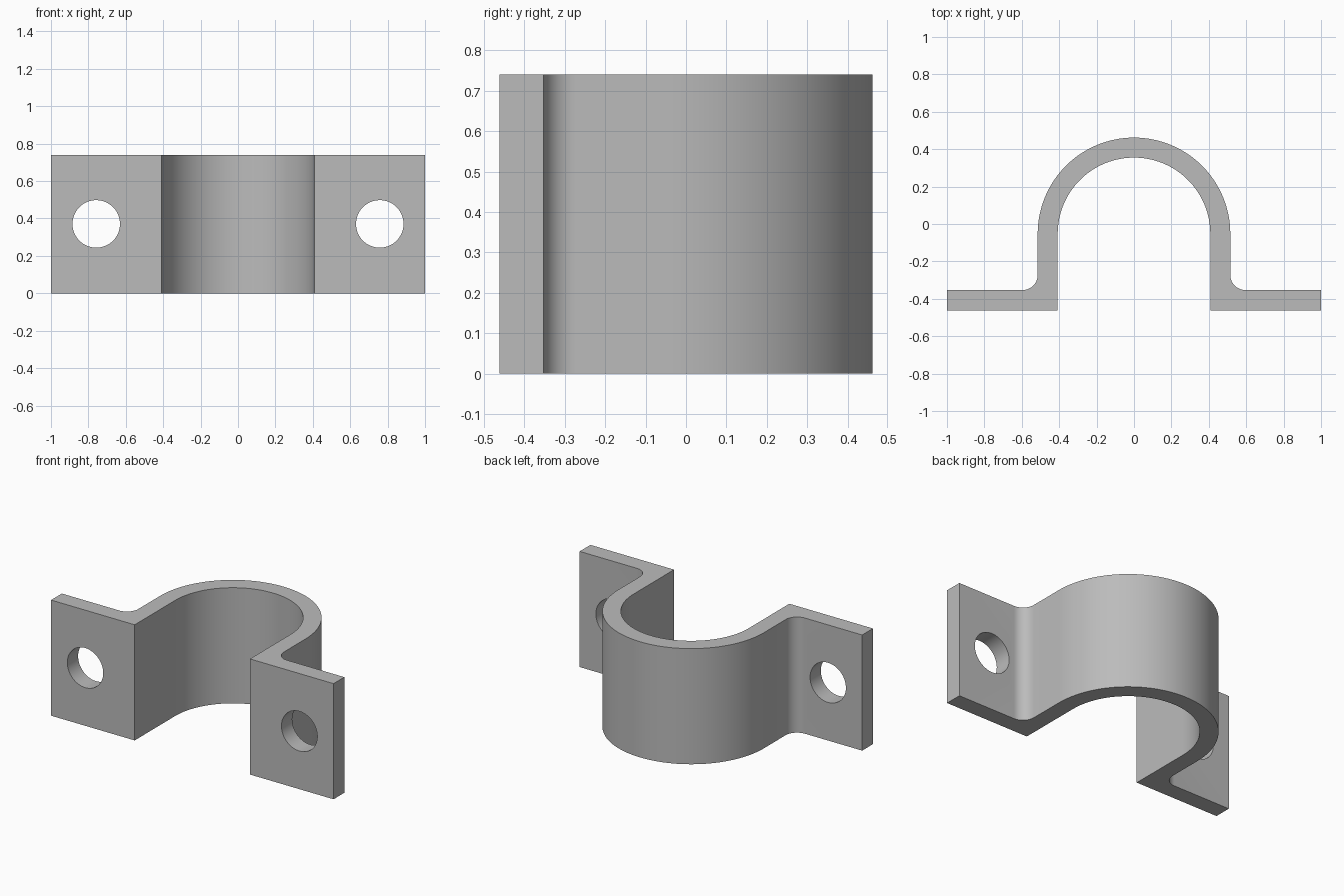
import bpy, bmesh, math

if "Cube" in bpy.data.objects:
    bpy.data.objects.remove(bpy.data.objects["Cube"])

HEIGHT = 0.74
CY = -0.053                  # centre of the arch
R_OUT, R_IN = 0.515, 0.408
Y_FRONT, Y_BACK = -0.462, -0.353
FILLET = 0.08
HOLE_X, HOLE_Z, HOLE_R = 0.758, 0.371, 0.127


def arc(cx, cy, r, start, end, n):
    """Points along an arc, angles in degrees."""
    angles = [math.radians(start + (end - start) * i / n) for i in range(n + 1)]
    return [(cx + r * math.cos(a), cy + r * math.sin(a)) for a in angles]


# Strap outline: flanges, inside fillets and the arch
fx, fy = R_OUT + FILLET, Y_BACK + FILLET
outline = [(R_IN, Y_FRONT), (1, Y_FRONT), (1, Y_BACK)]
outline += arc(fx, fy, FILLET, 270, 180, 12)
outline += arc(0, CY, R_OUT, 0, 180, 64)
outline += arc(-fx, fy, FILLET, 0, -90, 12)
outline += [(-1, Y_BACK), (-1, Y_FRONT), (-R_IN, Y_FRONT)]
outline += arc(0, CY, R_IN, 180, 0, 64)

bm = bmesh.new()
base = bm.faces.new([bm.verts.new((x, y, 0)) for x, y in outline])
top = bmesh.ops.extrude_face_region(bm, geom=[base])["geom"]
bmesh.ops.translate(bm, vec=(0, 0, HEIGHT),
                    verts=[v for v in top if isinstance(v, bmesh.types.BMVert)])
bmesh.ops.recalc_face_normals(bm, faces=bm.faces)
mesh = bpy.data.meshes.new("pipe_clamp")
bm.to_mesh(mesh)
bm.free()
clamp = bpy.data.objects.new("pipe_clamp", mesh)
bpy.context.collection.objects.link(clamp)

grey = bpy.data.materials.new("plain grey")
grey.diffuse_color = (0.5, 0.5, 0.5, 1)
grey.use_nodes = True
grey.node_tree.nodes["Principled BSDF"].inputs["Base Color"].default_value = grey.diffuse_color
mesh.materials.append(grey)

# Bolt holes through both flanges
for side in (-1, 1):
    bpy.ops.mesh.primitive_cylinder_add(
        vertices=64, radius=HOLE_R, depth=0.3,
        location=(side * HOLE_X, (Y_FRONT + Y_BACK) / 2, HOLE_Z),
        rotation=(math.pi / 2, 0, 0))
    cutter = bpy.context.object
    cutter.name = "bolt_hole_cutter"
    cutter.data.materials.append(grey)
    cutter.hide_render = True
    cut = clamp.modifiers.new("bolt_hole", "BOOLEAN")
    cut.operation = "DIFFERENCE"
    cut.solver = "EXACT"
    cut.object = cutter
    bpy.ops.object.select_all(action="DESELECT")
    clamp.select_set(True)
    bpy.context.view_layer.objects.active = clamp
    bpy.ops.object.modifier_apply(modifier=cut.name)
    bpy.data.objects.remove(cutter)

# Smooth curves with crisp edges
bpy.ops.object.shade_smooth_by_angle(angle=math.radians(30))
